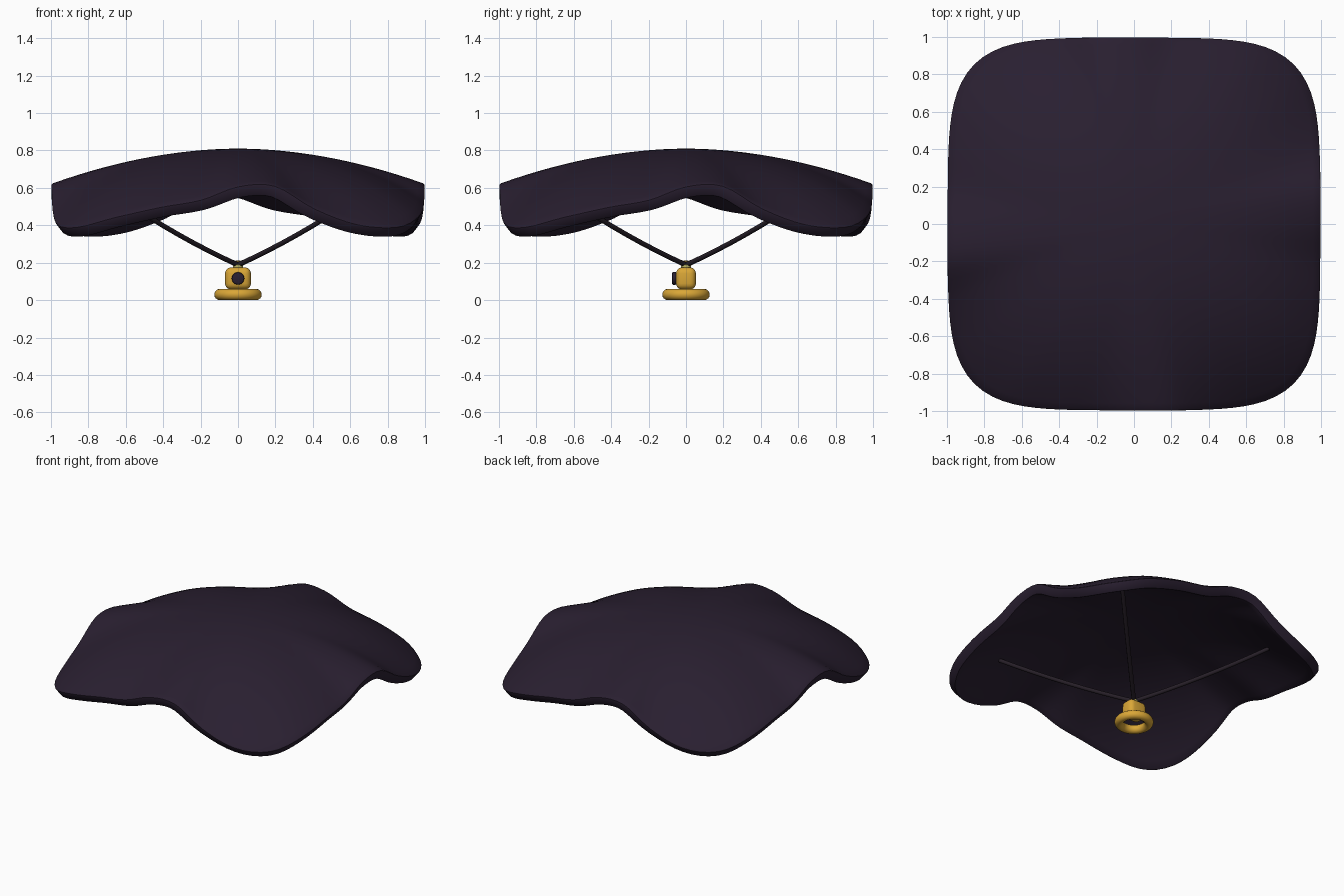
import bpy, bmesh, math
from mathutils import Vector

if "Cube" in bpy.data.objects:
    bpy.data.objects.remove(bpy.data.objects["Cube"])


def material(name, rgb):
    m = bpy.data.materials.new(name)
    m.diffuse_color = (*rgb, 1)
    m.use_nodes = True
    m.node_tree.nodes["Principled BSDF"].inputs["Base Color"].default_value = m.diffuse_color
    return m


CLOTH = material("dark_plum", (0.0225, 0.0138, 0.030))
CORD = material("cord_black", (0.019, 0.013, 0.020))
GOLD = material("gold", (0.70, 0.385, 0.038))
PALE = material("pale_brass", (0.55, 0.50, 0.14))


def finish(ob, name, mat, angle=40):
    ob.name = name
    ob.data.materials.clear()
    ob.data.materials.append(mat)
    bpy.ops.object.select_all(action='DESELECT')
    ob.select_set(True)
    bpy.context.view_layer.objects.active = ob
    bpy.ops.object.shade_smooth_by_angle(angle=math.radians(angle))
    return ob


def bevel(ob, width, segments):
    bpy.context.view_layer.objects.active = ob
    m = ob.modifiers.new("round", 'BEVEL')
    m.width, m.segments, m.angle_limit = width, segments, math.radians(40)
    bpy.ops.object.modifier_apply(modifier=m.name)


# Rim height along one side, from corner to corner; it repeats on all four sides
RIM = [0.39, 0.445, 0.497, 0.535, 0.607, 0.610, 0.487, 0.402]


def rim_height(theta):
    t = ((theta + math.pi * 0.75) / (math.pi / 2) * 8) % 8
    i, f = int(t), t - int(t)
    a, b, c, d = (RIM[(i + k) % 8] for k in (-1, 0, 1, 2))
    return 0.5 * (2*b + (c - a)*f + (2*a - 5*b + 4*c - d)*f*f
                  + (3*b - a - 3*c + d)*f**3)


def canopy_point(theta, s):
    c, n = math.cos(theta), math.sin(theta)
    edge = (1 + 0.019 * math.sin(2*theta)**6) / (c**4 + n**4) ** 0.25
    r = s * edge                                   # rounded-square outline
    dome = 0.187 * edge**1.9                       # round dome, plus waves near the rim
    wave = 0.81 - dome - rim_height(theta)
    return Vector((r*c, r*n, 0.81 - dome * s**1.9 - wave * s**3.5))


# Canopy: concentric rings, thickened downwards
SEG, RINGS = 128, 24
bm = bmesh.new()
apex = bm.verts.new((0, 0, 0.81))
rings = [[bm.verts.new(canopy_point(2*math.pi*j/SEG, i/RINGS)) for j in range(SEG)]
         for i in range(1, RINGS + 1)]
for j in range(SEG):
    k = (j + 1) % SEG
    bm.faces.new((apex, rings[0][j], rings[0][k]))
    for a, b in zip(rings, rings[1:]):
        bm.faces.new((a[j], b[j], b[k], a[k]))
mesh = bpy.data.meshes.new("canopy")
bm.to_mesh(mesh)
bm.free()
canopy = bpy.data.objects.new("canopy", mesh)
bpy.context.collection.objects.link(canopy)
finish(canopy, "canopy", CLOTH)
mod = canopy.modifiers.new("thickness", 'SOLIDIFY')
mod.thickness = 0.068
mod.offset = -1
bpy.ops.object.modifier_apply(modifier=mod.name)
bevel(canopy, 0.01, 2)
finish(canopy, "canopy", CLOTH)

# Four slightly sagging cords from the knob to the canopy underside
for q in range(4):
    a = math.radians(45 + 90*q)
    cu = bpy.data.curves.new("cord", 'CURVE')
    cu.dimensions = '3D'
    cu.bevel_depth = 0.014
    cu.bevel_resolution = 2
    cu.use_fill_caps = True
    sp = cu.splines.new('POLY')
    sp.points.add(8)
    for i, p in enumerate(sp.points):
        r = 0.88 * i / 8
        p.co = (r*math.cos(a), r*math.sin(a), 0.188 + 0.32*r + 0.09*r*r, 1)
    cu.materials.append(CORD)
    ob = bpy.data.objects.new(f"cord_{q + 1}", cu)
    bpy.context.collection.objects.link(ob)


# Ring at the bottom
bpy.ops.mesh.primitive_torus_add(major_radius=0.097, minor_radius=0.03, major_segments=48,
                                 minor_segments=16, location=(0, 0, 0.03))
finish(bpy.context.object, "base_ring", GOLD)

# Rounded hub block
bpy.ops.mesh.primitive_cube_add(size=1, location=(0, 0, 0.116))
hub = bpy.context.object
hub.scale = (0.138, 0.106, 0.118)
bpy.ops.object.transform_apply(scale=True)
bevel(hub, 0.032, 4)
finish(hub, "hub", GOLD)


def cylinder(name, mat, r, depth, loc, rot=(0, 0, 0), sides=24, edge=0.0):
    bpy.ops.mesh.primitive_cylinder_add(vertices=sides, radius=r, depth=depth,
                                        location=loc, rotation=rot)
    ob = bpy.context.object
    if edge:
        bevel(ob, edge, 2)
    return finish(ob, name, mat)


# Front button, collar, top pin and its flared tip
cylinder("front_button", CLOTH, 0.034, 0.026, (0, -0.062, 0.116), (math.pi/2, 0, 0), 12, 0.007)
cylinder("collar", PALE, 0.028, 0.018, (0, 0, 0.181), edge=0.004)
cylinder("top_pin", GOLD, 0.009, 0.03, (0, 0, 0.195), sides=12)
bpy.ops.mesh.primitive_cone_add(vertices=12, radius1=0.006, radius2=0.014, depth=0.012,
                                location=(0, 0, 0.206))
finish(bpy.context.object, "pin_tip", GOLD)
